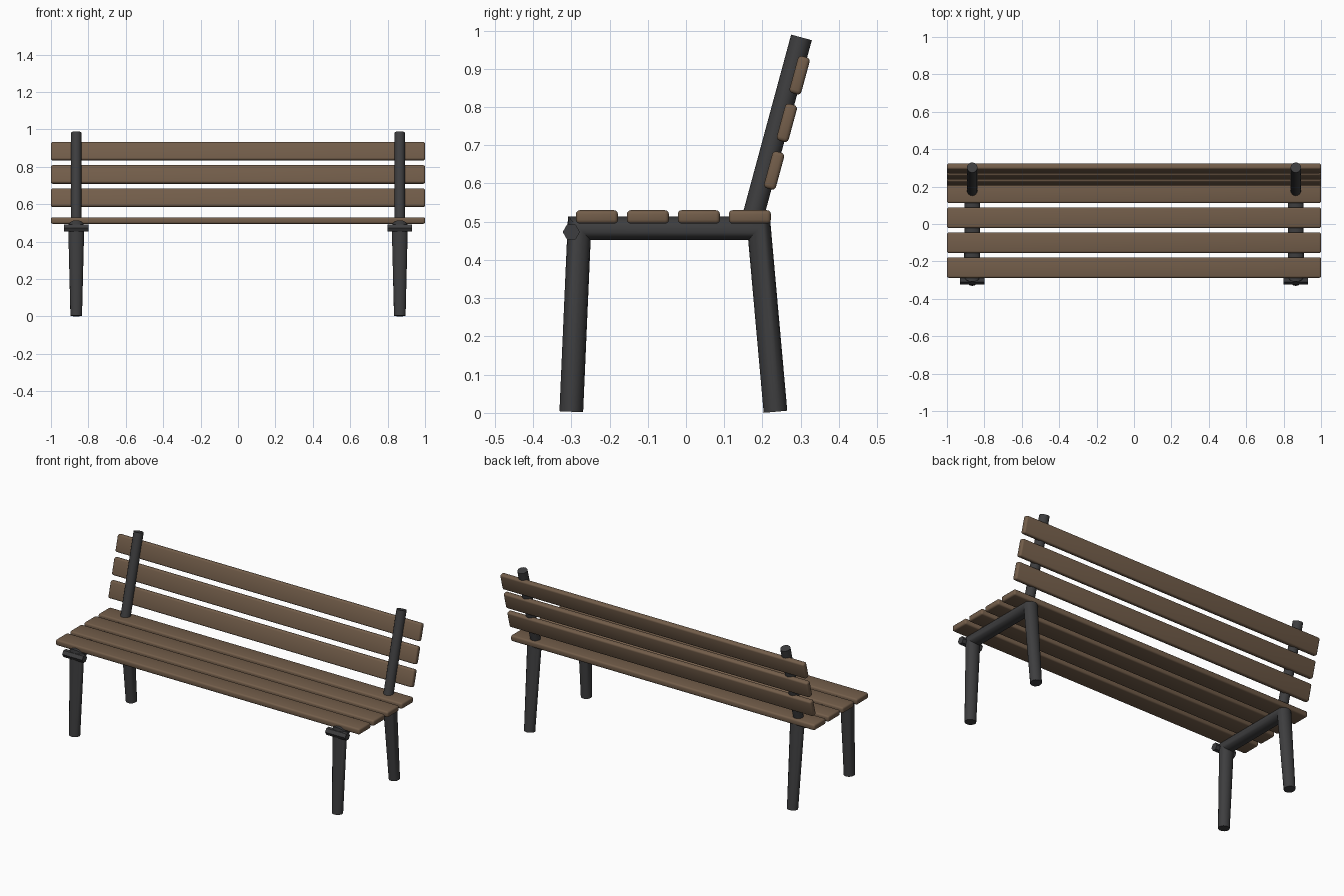
import bpy, bmesh, math
from mathutils import Vector

cube = bpy.data.objects.get("Cube")
if cube:
    bpy.data.objects.remove(cube, do_unlink=True)


def material(name, rgb):
    mat = bpy.data.materials.new(name)
    mat.use_nodes = True
    mat.diffuse_color = (*rgb, 1)
    mat.node_tree.nodes["Principled BSDF"].inputs["Base Color"].default_value = (*rgb, 1)
    return mat


wood = material("brown wood", (0.17, 0.11, 0.068))
metal = material("dark metal", (0.048, 0.048, 0.05))


def finish(name, bm, mat, angle=40):
    bmesh.ops.recalc_face_normals(bm, faces=bm.faces)
    mesh = bpy.data.meshes.new(name)
    bm.to_mesh(mesh)
    bm.free()
    mesh.materials.append(mat)
    obj = bpy.data.objects.new(name, mesh)
    bpy.context.collection.objects.link(obj)
    bpy.ops.object.select_all(action="DESELECT")
    obj.select_set(True)
    bpy.context.view_layer.objects.active = obj
    bpy.ops.object.shade_smooth_by_angle(angle=math.radians(angle))
    return obj


def tube(name, x, path, radius, sides=16):
    """Mitred tube along a (y, z) path at the given x."""
    pts = [Vector(p) for p in path]
    dirs = [(b - a).normalized() for a, b in zip(pts, pts[1:])]
    bm = bmesh.new()
    rings = []
    for i, p in enumerate(pts):
        before, after = dirs[max(i - 1, 0)], dirs[min(i, len(dirs) - 1)]
        tangent = (before + after).normalized()
        r = radius / tangent.dot(after)
        normal = Vector((-tangent.y, tangent.x))
        ring = []
        for k in range(sides):
            a = 2 * math.pi * k / sides
            q = p + normal * r * math.cos(a)
            ring.append(bm.verts.new((x + r * math.sin(a), q.x, q.y)))
        rings.append(ring)
    for a, b in zip(rings, rings[1:]):
        for k in range(sides):
            n = (k + 1) % sides
            bm.faces.new((a[k], a[n], b[n], b[k]))
    bm.faces.new(rings[0])
    bm.faces.new(rings[-1])
    return finish(name, bm, metal)


def slat(name, y, z, depth, height, tilt=0):
    """Full-width board with rounded edges."""
    bm = bmesh.new()
    bmesh.ops.create_cube(bm, size=1)
    bmesh.ops.scale(bm, vec=(2, depth, height), verts=bm.verts)
    bmesh.ops.bevel(bm, geom=bm.edges[:], offset=0.01, segments=3,
                    profile=0.5, affect="EDGES")
    obj = finish(name, bm, wood)
    obj.location = (0, y, z)
    obj.rotation_euler.x = -tilt
    return obj


# Side frames: legs with seat rail, back post and hexagonal front bolt
for side, x in (("left", 0.865), ("right", -0.865)):
    tube(side + "_leg_frame", x,
         [(-0.30, 0.003), (-0.279, 0.483), (0.191, 0.483), (0.234, 0.003)], 0.031)
    tube(side + "_back_post", x, [(0.168, 0.487), (0.302, 0.982)], 0.028)
    bolt = tube(side + "_front_bolt", 0, [(0, -0.066), (0, 0.066)], 0.0225, 6)
    bolt.rotation_euler = (0, math.pi / 2, 0)
    bolt.location = (x, -0.30, 0.473)

# Seat slats
for i in range(4):
    slat(f"seat_slat_{i + 1}", -0.233 + 0.1333 * i, 0.5125, 0.11, 0.035)

# Backrest slats, leaning with the posts
for i in range(3):
    slat(f"back_slat_{i + 1}", 0.2305 + 0.0333 * i, 0.634 + 0.1245 * i,
         0.032, 0.1, math.radians(15.2))
